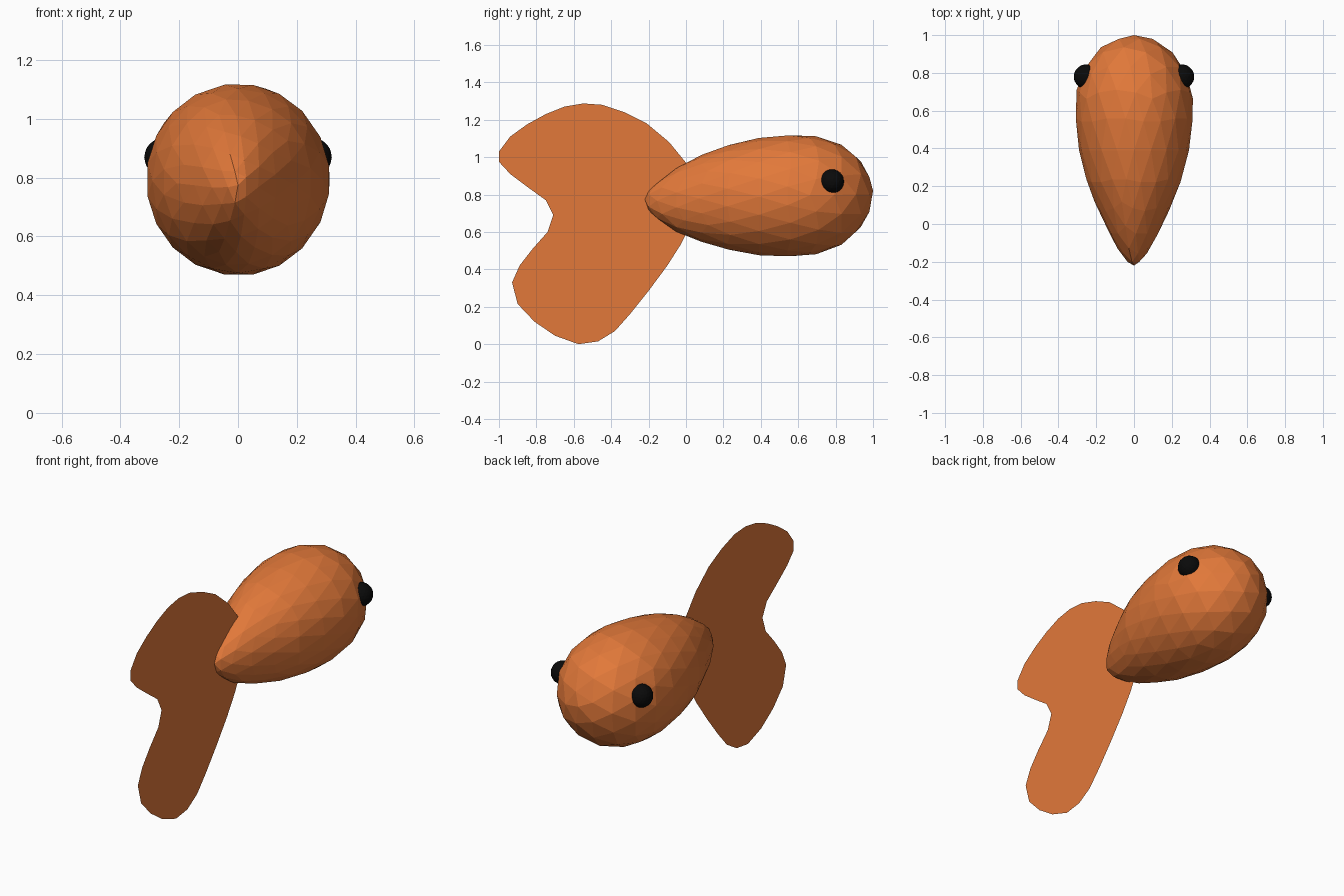
import bpy, bmesh, math
from mathutils import Matrix

cube = bpy.data.objects.get("Cube")
if cube:
    bpy.data.objects.remove(cube, do_unlink=True)


def make_material(name, color):
    mat = bpy.data.materials.new(name)
    mat.use_nodes = True
    mat.diffuse_color = color
    bsdf = next(n for n in mat.node_tree.nodes if n.type == 'BSDF_PRINCIPLED')
    bsdf.inputs["Base Color"].default_value = color
    bsdf.inputs["Roughness"].default_value = 0.7
    return mat


def finish(bm, name, mat):
    mesh = bpy.data.meshes.new(name)
    bm.to_mesh(mesh)
    bm.free()
    mesh.materials.append(mat)
    obj = bpy.data.objects.new(name, mesh)
    bpy.context.collection.objects.link(obj)
    return obj


orange = make_material("orange", (0.76, 0.19, 0.042, 1))
black = make_material("black", (0.003, 0.003, 0.003, 1))

# Body stations: y, top z, bottom z, half width
STATIONS = [
    (-0.22, 0.775, 0.775, 0.0), (-0.20, 0.825, 0.71, 0.035),
    (-0.10, 0.912, 0.622, 0.11), (0.03, 0.99, 0.565, 0.165),
    (0.15, 1.04, 0.525, 0.225), (0.28, 1.085, 0.488, 0.27),
    (0.50, 1.12, 0.463, 0.312), (0.65, 1.12, 0.473, 0.314),
    (0.75, 1.102, 0.49, 0.297), (0.87, 1.05, 0.55, 0.245),
    (0.95, 0.97, 0.635, 0.16), (0.98, 0.90, 0.70, 0.10),
    (1.00, 0.82, 0.82, 0.0),
]


def section(y):
    y = min(max(y, STATIONS[0][0]), STATIONS[-1][0])
    for a, b in zip(STATIONS, STATIONS[1:]):
        if y <= b[0]:
            f = (y - a[0]) / (b[0] - a[0])
            return [p + (q - p) * f for p, q in zip(a[1:], b[1:])]
    return STATIONS[-1][1:]


# Body: faceted sphere reshaped to the teardrop stations
bm = bmesh.new()
bmesh.ops.create_icosphere(bm, subdivisions=3, radius=1,
                           matrix=Matrix.Rotation(math.radians(-90), 4, 'X'))
for v in bm.verts:
    y = 0.39 + 0.61 * v.co.y
    top, bottom, half = section(y)
    angle = math.atan2(v.co.z, v.co.x)
    v.co = (half * math.cos(angle), y,
            (top + bottom) / 2 + (top - bottom) / 2 * math.sin(angle))
finish(bm, "body", orange)

# Tail fin: flat sheet in the middle plane, (y, z) outline
TAIL = [
    (0.0, 0.97), (-0.09, 1.08), (-0.21, 1.18), (-0.33, 1.24), (-0.45, 1.28),
    (-0.55, 1.287), (-0.65, 1.27), (-0.75, 1.23), (-0.85, 1.175),
    (-0.94, 1.11), (-1.0, 1.03), (-1.0, 0.975), (-0.94, 0.91),
    (-0.84, 0.835), (-0.75, 0.77), (-0.71, 0.69), (-0.74, 0.60),
    (-0.82, 0.51), (-0.89, 0.42), (-0.93, 0.33), (-0.90, 0.215),
    (-0.81, 0.12), (-0.70, 0.045), (-0.575, 0.0), (-0.47, 0.015),
    (-0.38, 0.07), (-0.30, 0.16), (-0.20, 0.285), (-0.10, 0.42),
    (-0.03, 0.53), (0.0, 0.59), (0.05, 0.78),
]
bm = bmesh.new()
face = bm.faces.new([bm.verts.new((0, y, z)) for y, z in TAIL])
face.normal_update()
if face.normal.x < 0:
    face.normal_flip()
bmesh.ops.triangulate(bm, faces=[face])
finish(bm, "tail_fin", orange)

# Eyes: small balls set into the sides of the head
for side, name in ((1, "left_eye"), (-1, "right_eye")):
    bm = bmesh.new()
    bmesh.ops.create_icosphere(bm, subdivisions=3, radius=0.065)
    eye = finish(bm, name, black)
    eye.location = (side * 0.254, 0.78, 0.87)
